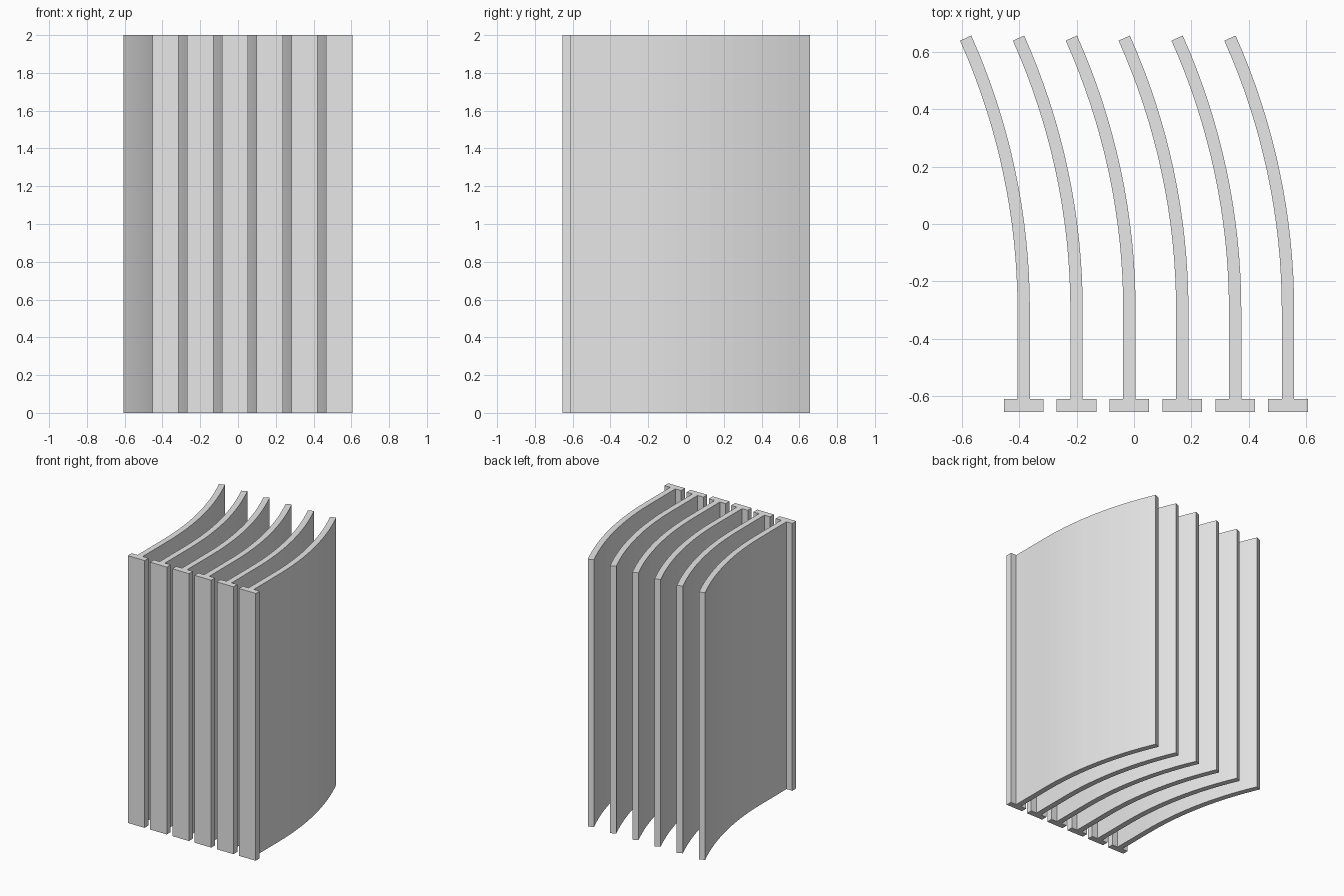
import bpy
import bmesh
from math import sin, cos, atan2

cube = bpy.data.objects.get("Cube")
if cube:
    bpy.data.objects.remove(cube, do_unlink=True)

HEIGHT = 2.0
COUNT = 6
PITCH = 0.184
HALF = 0.0215                  # half blade thickness
FOOT = 0.069                   # half foot width
FRONT, NECK = -0.655, -0.609   # foot depth range
BEND, TIP = -0.3, 0.647        # blade curve range
LEAN = 0.202                   # sideways reach of the tip
STEPS = 16

grey = bpy.data.materials.new("light_grey")
grey.use_nodes = True
colour = (0.8, 0.8, 0.8, 1)
grey.diffuse_color = colour
grey.node_tree.nodes["Principled BSDF"].inputs["Base Color"].default_value = colour


def slat_profile():
    """T-shaped foot with a blade that curves towards -x."""
    sweep = 2 * atan2(LEAN, TIP - BEND)
    radius = (TIP - BEND) / sin(sweep)

    def side(offset):
        r = radius + offset
        angles = [sweep * i / STEPS for i in range(STEPS + 1)]
        return [(r * cos(a) - radius, BEND + r * sin(a)) for a in angles]

    foot = [(-HALF, NECK), (-FOOT, NECK), (-FOOT, FRONT),
            (FOOT, FRONT), (FOOT, NECK), (HALF, NECK)]
    return foot + side(HALF) + side(-HALF)[::-1]


# One slat, extruded upwards
bm = bmesh.new()
base = bm.faces.new([bm.verts.new((x, y, 0)) for x, y in slat_profile()])
top = bmesh.ops.extrude_face_region(bm, geom=[base])
bmesh.ops.translate(bm, vec=(0, 0, HEIGHT),
                    verts=[v for v in top["geom"] if isinstance(v, bmesh.types.BMVert)])
bmesh.ops.recalc_face_normals(bm, faces=bm.faces)
mesh = bpy.data.meshes.new("curved_slat")
bm.to_mesh(mesh)
bm.free()
mesh.materials.append(grey)

# Row of identical slats
for i in range(COUNT):
    slat = bpy.data.objects.new(f"curved_slat_{i + 1}", mesh)
    slat.location.x = -0.384 + i * PITCH
    bpy.context.collection.objects.link(slat)
